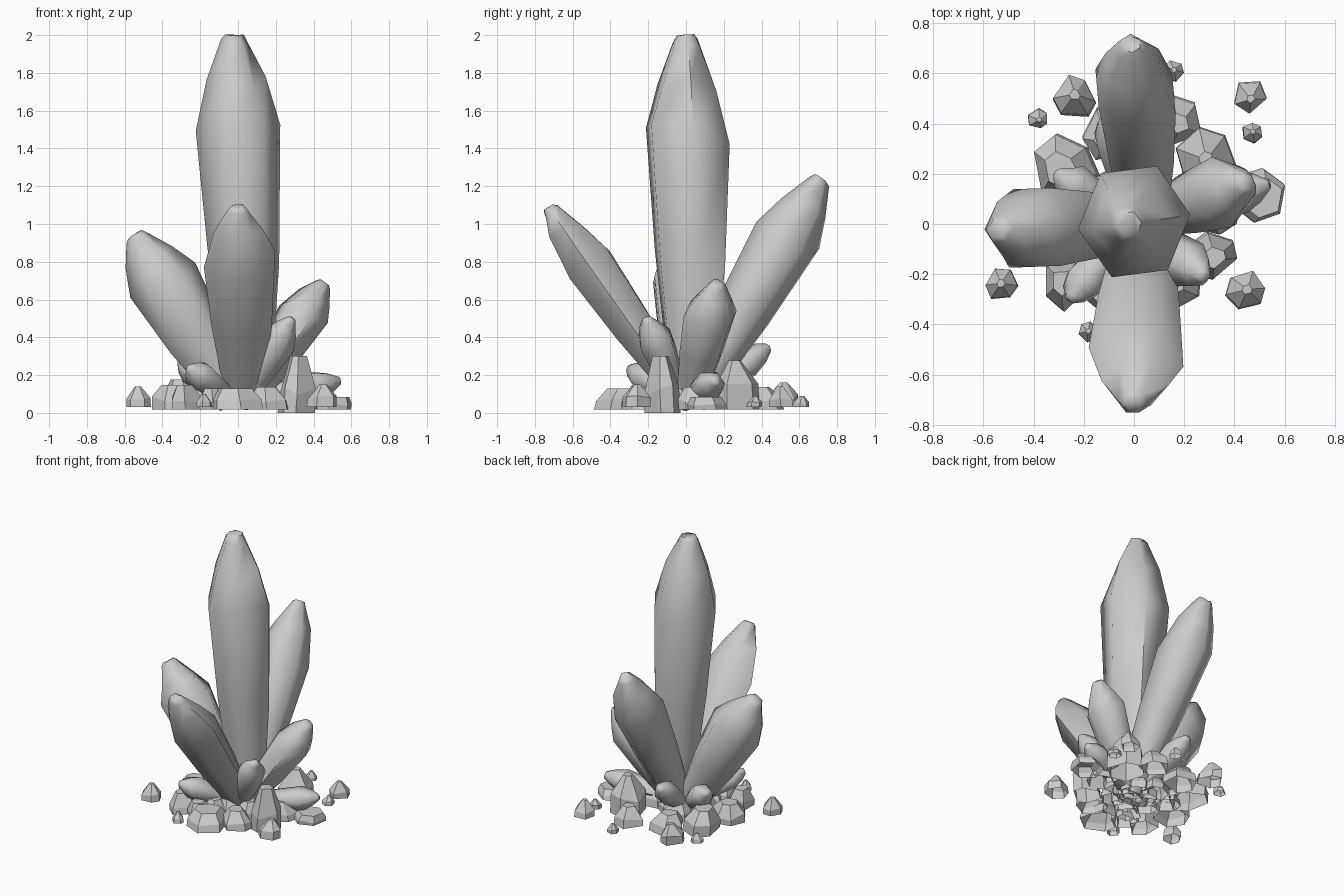
import bpy, bmesh, math, random
from mathutils import Vector

if "Cube" in bpy.data.objects:
    bpy.data.objects.remove(bpy.data.objects["Cube"])

random.seed(4)


def loft(name, rings, smooth):
    """Skin a stack of equal rings, cap the top (and the foot of crystals)."""
    bm = bmesh.new()
    loops = [[bm.verts.new(p) for p in r] for r in rings]
    n = len(loops[0])
    for a, b in zip(loops, loops[1:]):
        for i in range(n):
            j = (i + 1) % n
            bm.faces.new((a[i], a[j], b[j], b[i]))
    if smooth:
        bm.faces.new(loops[0][::-1])
    bm.faces.new(loops[-1])
    me = bpy.data.meshes.new(name)
    bm.to_mesh(me)
    bm.free()
    ob = bpy.data.objects.new(name, me)
    bpy.context.collection.objects.link(ob)
    if smooth:
        bpy.ops.object.select_all(action='DESELECT')
        ob.select_set(True)
        bpy.context.view_layer.objects.active = ob
        bpy.ops.object.shade_smooth_by_angle(angle=math.radians(62))
    return ob


# height fraction, radius fraction, shoulder wobble
PROFILE = [(0, .5, 0), (.12, .6, 0), (.4, .84, .03), (.73, 1, .045),
           (.87, .7, .025), (.98, .32, .012), (1, .22, .004)]


def crystal(name, base, tip, ru, rv, phase=0):
    """Six-sided crystal; ru is the sideways radius, rv the up/down one."""
    base, tip = Vector(base), Vector(tip)
    axis = tip - base
    d = axis.normalized()
    u = Vector((0, 0, 1)).cross(d)
    u = u.normalized() if u.length > .1 else Vector((1, 0, 0))
    v = d.cross(u)
    rings = []
    for t, s, w in PROFILE:
        ring = []
        for i in range(6):
            a = math.radians(phase + 60 * i)
            tt = t + random.uniform(-w, w)
            ring.append(base + axis * tt
                        + u * (ru * s * math.cos(a)) + v * (rv * s * math.sin(a)))
        rings.append(ring)
    return loft(name, rings, True)


def rock(name, x, y, r, h, z=.02, top=.5):
    """Flat-faced irregular stone, open underneath, with an off-centre top."""
    n = random.choice((5, 6, 6))
    a0 = random.uniform(0, 6.28)
    k = [random.uniform(.9, 1.12) for _ in range(n)]
    skew = [random.uniform(-.2, .2) for _ in range(n)]
    dx, dy = random.uniform(-.2, .2) * r, random.uniform(-.2, .2) * r
    rings = []
    for t, s in ((0, 1), (.42, .97), (1, top)):
        ring = []
        for i in range(n):
            a = a0 + 2 * math.pi * i / n + skew[i]
            q = r * s * k[i]
            wob = random.uniform(-.12, .12) * h if t == .42 else 0
            ring.append((x + dx * t + q * math.cos(a),
                         y + dy * t + q * math.sin(a), z + h * t + wob))
        rings.append(ring)
    return loft(name, rings, False)


# Large crystals
crystal("main_crystal", (.06, .035, .05), (-.02, 0, 1.998), .226, .24, 7)
crystal("left_crystal", (-.01, 0, .06), (-.545, -.02, .945), .18, .195, 90)
crystal("front_crystal", (.03, 0, .06), (0, -.725, 1.09), .19, .145)
crystal("back_crystal", (.05, .02, .06), (-.01, .715, 1.24), .175, .18, 90)
crystal("right_crystal", (.05, .02, .06), (.455, .165, .69), .145, .135)

# Small crystals around the foot
for i, (tip, r) in enumerate([((.285, -.21, .5), .1), ((-.26, -.3, .24), .085),
                              ((-.31, .2, .28), .085), ((-.1, .44, .35), .085),
                              ((.54, .16, .17), .085)]):
    start = (tip[0] * .15, tip[1] * .15, .08)
    crystal(f"small_crystal_{i + 1}", start, tip, r, r * .95, 30 * (i % 2))

# Large stones around the foot
STONES = [(.3, -.12, .1, .3, .45), (-.27, .22, .13, .16, .5), (.29, .26, .13, .26, .25),
          (.49, .12, .11, .065, .75), (-.27, -.24, .1, .13, .5), (0, -.35, .13, .11, .65),
          (-.34, -.01, .12, .13, .5), (-.1, .36, .11, .12, .5), (.17, .42, .1, .12, .4),
          (.16, -.24, .1, .12, .5), (-.13, -.25, .09, .11, .5), (.33, .05, .1, .12, .5)]
for i, (x, y, r, h, top) in enumerate(STONES):
    rock(f"foot_stone_{i + 1}", x, y, r, h, .018 * (i > 0), top)

# Stones packed under the crystals
for i in range(10):
    a = i * 2.4
    q = .045 + .02 * i
    rock(f"inner_stone_{i + 1}", q * math.cos(a), q * math.sin(a), .09, .11, .02)

# Loose pebbles
for i, (x, y, r, h) in enumerate([(-.23, .5, .085, .13), (-.38, .42, .042, .06),
                                  (.465, .51, .065, .11), (.47, .36, .043, .06),
                                  (.445, -.27, .082, .12), (-.525, -.24, .066, .11),
                                  (-.18, -.43, .04, .07), (.16, .61, .04, .06)]):
    rock(f"pebble_{i + 1}", x, y, r, h, .03, .25)
